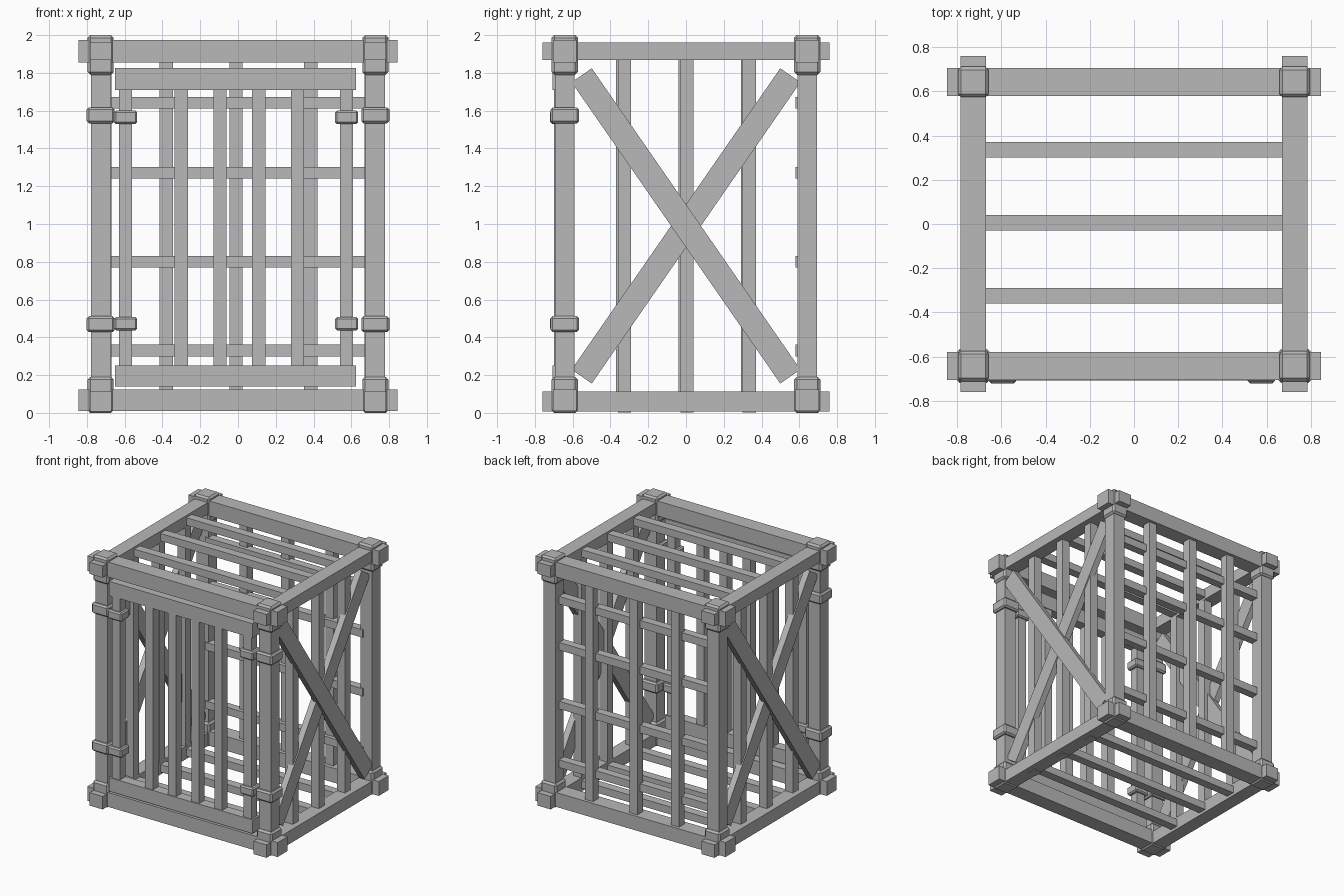
import bpy
import bmesh
import math
from mathutils import Matrix

if "Cube" in bpy.data.objects:
    bpy.data.objects.remove(bpy.data.objects["Cube"], do_unlink=True)

grey = bpy.data.materials.new("plain grey")
grey.use_nodes = True
grey.diffuse_color = (0.48, 0.48, 0.48, 1)
grey.node_tree.nodes["Principled BSDF"].inputs["Base Color"].default_value = (0.48, 0.48, 0.48, 1)


def box(name, x, y, z, bevel=0.0, tilt=0.0):
    """Box from (low, high) ranges, optionally chamfered or tilted about x."""
    spans = (x, y, z)
    size = [b - a for a, b in spans]
    bm = bmesh.new()
    bmesh.ops.create_cube(bm, size=1.0, matrix=Matrix.Diagonal((*size, 1)))
    if bevel:
        bmesh.ops.bevel(bm, geom=bm.edges[:], offset=bevel, segments=1, affect='EDGES')
    mesh = bpy.data.meshes.new(name)
    bm.to_mesh(mesh)
    bm.free()
    mesh.materials.append(grey)
    obj = bpy.data.objects.new(name, mesh)
    obj.location = [(a + b) / 2 for a, b in spans]
    obj.rotation_euler.x = tilt
    bpy.context.scene.collection.objects.link(obj)
    return obj


def around(c, width):
    return (c - width / 2, c + width / 2)


POST_X, POST_Y = 0.727, 0.642
BAR = 0.07

# Corner posts with chamfered caps, and collars on the front pair
for sx, side in ((1, "left"), (-1, "right")):
    px = sx * POST_X
    for sy, end in ((-1, "front"), (1, "back")):
        py = sy * POST_Y
        tag = f"{end}_{side}"
        box(f"post_{tag}", around(px, 0.105), around(py, 0.105), (0.05, 1.95))
        box(f"top_cap_{tag}", around(px, 0.138), around(py, 0.138), (1.79, 2.0), 0.014)
        box(f"bottom_cap_{tag}", around(px, 0.138), around(py, 0.138), (0.0, 0.19), 0.014)
    for z, level in ((0.47, "lower"), (1.575, "upper")):
        box(f"{level}_collar_{side}", around(px, 0.148), around(-POST_Y, 0.152),
            around(z, 0.085), 0.012)

# Main frame beams poking out past the caps
for sy, end in ((-1, "front"), (1, "back")):
    for z, level in (((0.01, 0.125), "bottom"), ((1.855, 1.975), "top")):
        box(f"{level}_{end}_beam", (-0.845, 0.845), around(sy * POST_Y, 0.125), z)
for sx, side in ((1, "left"), (-1, "right")):
    for z, level in (((0.008, 0.112), "bottom"), ((1.868, 1.962), "top")):
        box(f"{level}_{side}_beam", around(sx * POST_X, 0.115), (-0.76, 0.76), z)

# Roof bars, floor bars and upright side bars
for i, y in enumerate((-0.325, 0.005, 0.335)):
    box(f"roof_bar_{i}", (-0.69, 0.69), around(y, BAR), (1.885, 1.945))
    box(f"floor_bar_{i}", (-0.69, 0.69), around(y, BAR), (0.03, 0.09))
    for sx, side in ((1, "left"), (-1, "right")):
        foot = 0.003 if sx > 0 else 0.03
        box(f"{side}_upright_{i}", around(sx * 0.705, BAR), around(sx * y, BAR), (foot, 1.9))

# Crossed braces, the outer one overlapping the inner one
lean = math.atan2(1.15, 1.66)
for sx, side in ((1, "left"), (-1, "right")):
    for name, x, turn in (("outer", 0.75, 1), ("inner", 0.725, -1)):
        box(f"{name}_brace_{side}", around(sx * x, 0.05), around(0, 0.13),
            (0.02, 1.96), tilt=sx * turn * lean)

# Back lattice
for i, x in enumerate((-0.38, -0.01, 0.385)):
    box(f"back_upright_{i}", around(x, BAR), (0.61, 0.68), (0.05, 1.9))
for i, z in enumerate((0.33, 0.8, 1.272, 1.642)):
    box(f"back_crossbar_{i}", (-0.7, 0.7), (0.58, 0.645), around(z, 0.062))

# Gate rails, bars and collared end bars
for z, level in (((0.14, 0.25), "bottom"), ((1.71, 1.825), "top")):
    box(f"gate_{level}_rail", (-0.65, 0.625), (-0.708, -0.625), z)
for i, x in enumerate((-0.595, -0.3, -0.095, 0.11, 0.315, 0.575)):
    box(f"gate_bar_{i}", around(x, BAR), around(-0.665, BAR), (0.2, 1.76))
    if i in (0, 5):
        for z, level in ((0.472, "lower"), (1.565, "upper")):
            box(f"gate_{level}_collar_{i}", around(x, 0.123), around(-0.665, 0.11),
                around(z, 0.07), 0.01)
